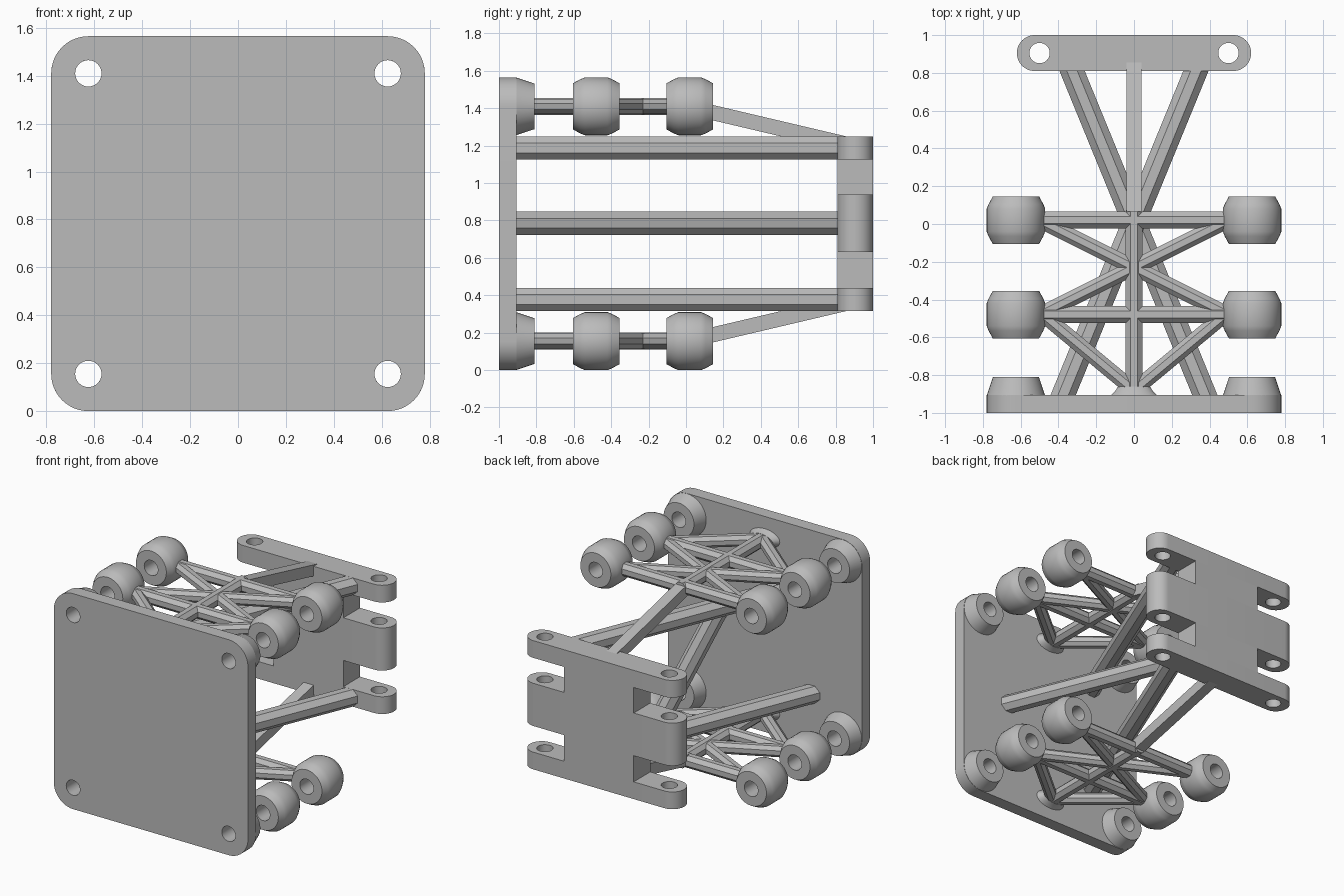
import bpy, bmesh, math
from mathutils import Vector, Matrix

old = bpy.data.objects.get("Cube")
if old:
    bpy.data.objects.remove(old, do_unlink=True)

grey = bpy.data.materials.new("plain_grey")
grey.use_nodes = True
grey.diffuse_color = (0.5, 0.5, 0.5, 1)
grey.node_tree.nodes["Principled BSDF"].inputs["Base Color"].default_value = (0.5, 0.5, 0.5, 1)

HEIGHT = 1.565                # overall height, for top/bottom symmetry
MX, MZ = 0.625, 0.155         # roller axis offsets


def add_mesh(name, mesh, smooth=False):
    obj = bpy.data.objects.new(name, mesh)
    bpy.context.collection.objects.link(obj)
    mesh.materials.clear()
    mesh.materials.append(grey)
    if smooth:
        bpy.ops.object.select_all(action='DESELECT')
        obj.select_set(True)
        bpy.context.view_layer.objects.active = obj
        bpy.ops.object.shade_smooth_by_angle(angle=math.radians(25))
    return obj


def finish(name, bm, smooth=False):
    bmesh.ops.recalc_face_normals(bm, faces=bm.faces)
    mesh = bpy.data.meshes.new(name)
    bm.to_mesh(mesh)
    bm.free()
    return add_mesh(name, mesh, smooth)


def rounded_rect(hx, hy, r, n=12):
    pts = []
    for k, (sx, sy) in enumerate([(1, 1), (-1, 1), (-1, -1), (1, -1)]):
        for i in range(n + 1):
            a = math.pi / 2 * (k + i / n)
            pts.append((sx * (hx - r) + r * math.cos(a), sy * (hy - r) + r * math.sin(a)))
    return pts


def circle(cx, cy, r, n=32):
    return [(cx + r * math.cos(2 * math.pi * i / n), cy + r * math.sin(2 * math.pi * i / n))
            for i in range(n)]


def extruded(name, loops, depth, matrix):
    """Slab with holes, made from a filled flat curve."""
    cu = bpy.data.curves.new(name, 'CURVE')
    cu.dimensions = '2D'
    cu.fill_mode = 'BOTH'
    cu.extrude = depth / 2
    for loop in loops:
        sp = cu.splines.new('POLY')
        sp.points.add(len(loop) - 1)
        for p, (x, y) in zip(sp.points, loop):
            p.co = (x, y, 0, 1)
        sp.use_cyclic_u = True
    tmp = bpy.data.objects.new(name + "_outline", cu)
    bpy.context.collection.objects.link(tmp)
    dg = bpy.context.evaluated_depsgraph_get()
    mesh = bpy.data.meshes.new_from_object(tmp.evaluated_get(dg))
    bpy.data.objects.remove(tmp, do_unlink=True)
    bm = bmesh.new()
    bm.from_mesh(mesh)
    bmesh.ops.remove_doubles(bm, verts=bm.verts, dist=1e-5)
    bm.transform(matrix)
    return finish(name, bm, True)


def lathe(name, profile, centre, closed=True, n=40):
    """Revolve (radius, y) points around the y axis."""
    bm = bmesh.new()
    rings = [[bm.verts.new((centre[0] + r * math.cos(2 * math.pi * i / n), centre[1] + y,
                            centre[2] + r * math.sin(2 * math.pi * i / n))) for i in range(n)]
             for r, y in profile]
    count = len(rings) if closed else len(rings) - 1
    for k in range(count):
        a, b = rings[k], rings[(k + 1) % len(rings)]
        for i in range(n):
            j = (i + 1) % n
            bm.faces.new((a[i], a[j], b[j], b[i]))
    return finish(name, bm, True)


def rod(name, start, end, apothem, sides=8):
    """Straight bar with flats facing up and down."""
    a, b = Vector(start), Vector(end)
    d = (b - a).normalized()
    side = d.cross(Vector((0, 0, 1))).normalized()
    up = side.cross(d)
    m = Matrix((side, up, d)).transposed().to_4x4()
    m.translation = (a + b) / 2
    r = apothem / math.cos(math.pi / sides)
    bm = bmesh.new()
    bmesh.ops.create_cone(bm, cap_ends=True, segments=sides, radius1=r, radius2=r,
                          depth=(b - a).length,
                          matrix=m @ Matrix.Rotation(math.pi / sides, 4, 'Z'))
    return finish(name, bm)


def box(name, centre, size):
    bm = bmesh.new()
    bmesh.ops.create_cube(bm, size=1, matrix=Matrix.Translation(centre) @ Matrix.Diagonal((*size, 1)))
    return finish(name, bm)


# Front plate with four corner holes
plate_loops = [rounded_rect(0.78, HEIGHT / 2, MZ)]
plate_loops += [circle(sx * MX, sz * (HEIGHT / 2 - MZ), 0.055) for sx in (-1, 1) for sz in (-1, 1)]
extruded("front_plate", plate_loops, 0.095,
         Matrix.Translation((0, -0.9525, HEIGHT / 2)) @ Matrix.Rotation(math.pi / 2, 4, 'X'))

# Pierced rollers and plate bosses
roller = [(0.055, -0.125), (0.123, -0.125), (0.145, -0.085), (0.155, -0.06),
          (0.155, 0.06), (0.145, 0.085), (0.123, 0.125), (0.055, 0.125)]
boss = [(0.055, -0.91), (0.155, -0.91), (0.122, -0.81), (0.055, -0.81)]
for level, z in (("lower", MZ), ("upper", HEIGHT - MZ)):
    for side, x in (("right", -MX), ("left", MX)):
        lathe(f"{level}_{side}_boss", boss, (x, 0, z))
        for place, y in (("front", -0.48), ("rear", 0.02)):
            lathe(f"{level}_{side}_{place}_roller", roller, (x, y, z))

# Upper and lower truss frames
for level, z in (("lower", MZ), ("upper", HEIGHT - MZ)):
    rod(f"{level}_spine", (0, -0.91, z), (0, 0.065, z), 0.045)
    for place, y in (("front", -0.48), ("rear", 0.02)):
        rod(f"{level}_{place}_crossbar", (-0.5, y, z), (0.5, y, z), 0.045)
    for side, s in (("right", -1), ("left", 1)):
        rod(f"{level}_{side}_brace", (s * 0.48, 0.01, z), (-s * 0.48, -0.47, z), 0.04)
        rod(f"{level}_{side}_foot_brace", (s * 0.47, -0.49, z), (0, -0.88, z), 0.04)
    foot = lathe(f"{level}_truss_foot", [(0.125, -0.91), (0.1, -0.885), (0.085, -0.86), (0.001, -0.86)],
                 (0, 0, 0), closed=False)
    foot.scale.z = 0.55
    foot.location.z = z
    # Sloping square strut to the rear bracket
    tip = 0.355 if level == "lower" else HEIGHT - 0.355
    strut = rod(f"{level}_sloping_strut", (0, 0, z), (0, 0.85, tip), 0.04, 4)

# Rear bracket: three pierced lugs joined by narrow webs
lugs = (("lower", 0.315, 0.44), ("middle", 0.63, 0.94), ("upper", 1.125, 1.25))
lug_loops = [rounded_rect(0.62, 0.095, 0.0945), circle(-0.5, 0, 0.054), circle(0.5, 0, 0.054)]
for name, z0, z1 in lugs:
    extruded(f"{name}_lug", lug_loops, z1 - z0, Matrix.Translation((0, 0.905, (z0 + z1) / 2)))
for name, z0, z1 in (("lower", 0.44, 0.63), ("upper", 0.94, 1.125)):
    box(f"{name}_web", (0, 0.905, (z0 + z1) / 2), (0.56, 0.19, z1 - z0))

# Long rods from the lugs to the plate, alternating direction
for (name, z0, z1), s in zip(lugs, (1, -1, 1)):
    z = (z0 + z1) / 2
    rod(f"{name}_long_rod", (s * 0.34, 0.84, z), (-s * 0.385, -0.93, z), 0.062)
